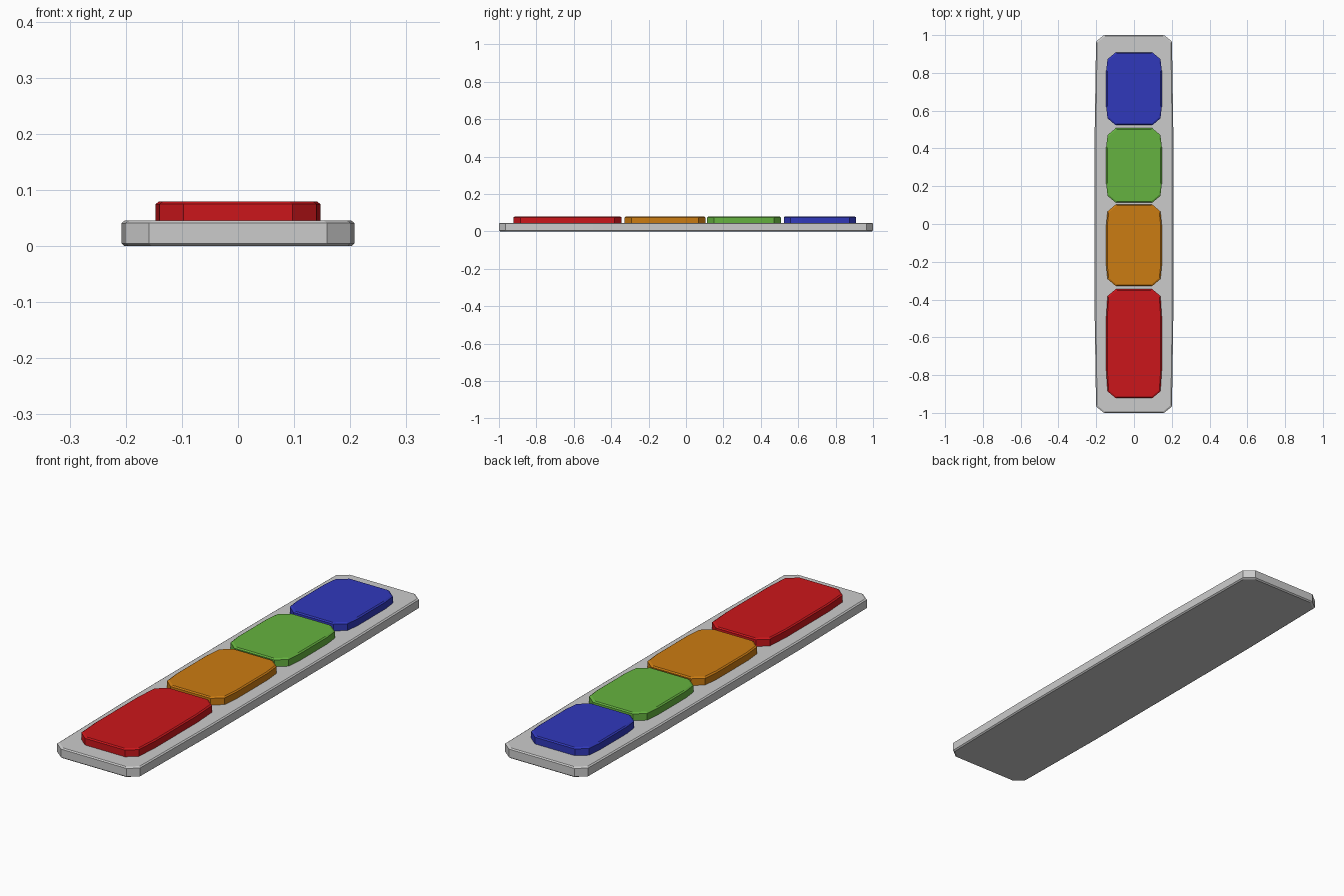
import bpy, bmesh

if "Cube" in bpy.data.objects:
    bpy.data.objects.remove(bpy.data.objects["Cube"])


def outline(w, y0, y1, bulge, cut_x, cut_y):
    """Chamfered rectangle whose long sides bow out slightly."""
    q = (y1 - y0) * 0.25
    right = [(w - cut_x, y0), (w, y0 + cut_y), (w + bulge, y0 + q),
             (w + bulge, y1 - q), (w, y1 - cut_y), (w - cut_x, y1)]
    return right + [(-x, y) for x, y in reversed(right)]


def slab(name, w, y0, y1, bulge, cut_x, cut_y, levels, color=None):
    """Stack outlines at (z, inset) levels and cap both ends."""
    bm = bmesh.new()
    rings = []
    for z, inset in levels:
        pts = outline(w - inset, y0 + inset, y1 - inset, bulge, cut_x, cut_y)
        rings.append([bm.verts.new((x, y, z)) for x, y in pts])
    for a, b in zip(rings, rings[1:]):
        n = len(a)
        for i in range(n):
            j = (i + 1) % n
            bm.faces.new((a[i], a[j], b[j], b[i]))
    bm.faces.new(rings[0][::-1])
    bm.faces.new(rings[-1])
    bmesh.ops.recalc_face_normals(bm, faces=bm.faces)
    me = bpy.data.meshes.new(name)
    bm.to_mesh(me)
    bm.free()
    ob = bpy.data.objects.new(name, me)
    bpy.context.collection.objects.link(ob)
    if color:
        mat = bpy.data.materials.new(name + "_color")
        mat.diffuse_color = (*color, 1)
        mat.use_nodes = True
        mat.node_tree.nodes["Principled BSDF"].inputs["Base Color"].default_value = mat.diffuse_color
        me.materials.append(mat)
    return ob


# Base plate with bevelled top and bottom rims
slab("base_plate", 0.201, -1.0, 1.0, 0.007, 0.042, 0.034,
     [(0, 0.006), (0.005, 0), (0.041, 0), (0.0455, 0.006)])

# Coloured pads in a row, front to back
pads = [
    ("red_pad", -0.922, -0.345, (0.6, 0.008, 0.011)),
    ("orange_pad", -0.328, 0.103, (0.6, 0.2, 0.006)),
    ("green_pad", 0.113, 0.507, (0.13, 0.45, 0.05)),
    ("blue_pad", 0.523, 0.909, (0.03, 0.04, 0.5)),
]
for name, y0, y1, color in pads:
    slab(name, 0.140, y0, y1, 0.007, 0.043, 0.036,
         [(0.043, 0), (0.075, 0), (0.0795, 0.006)], color)
